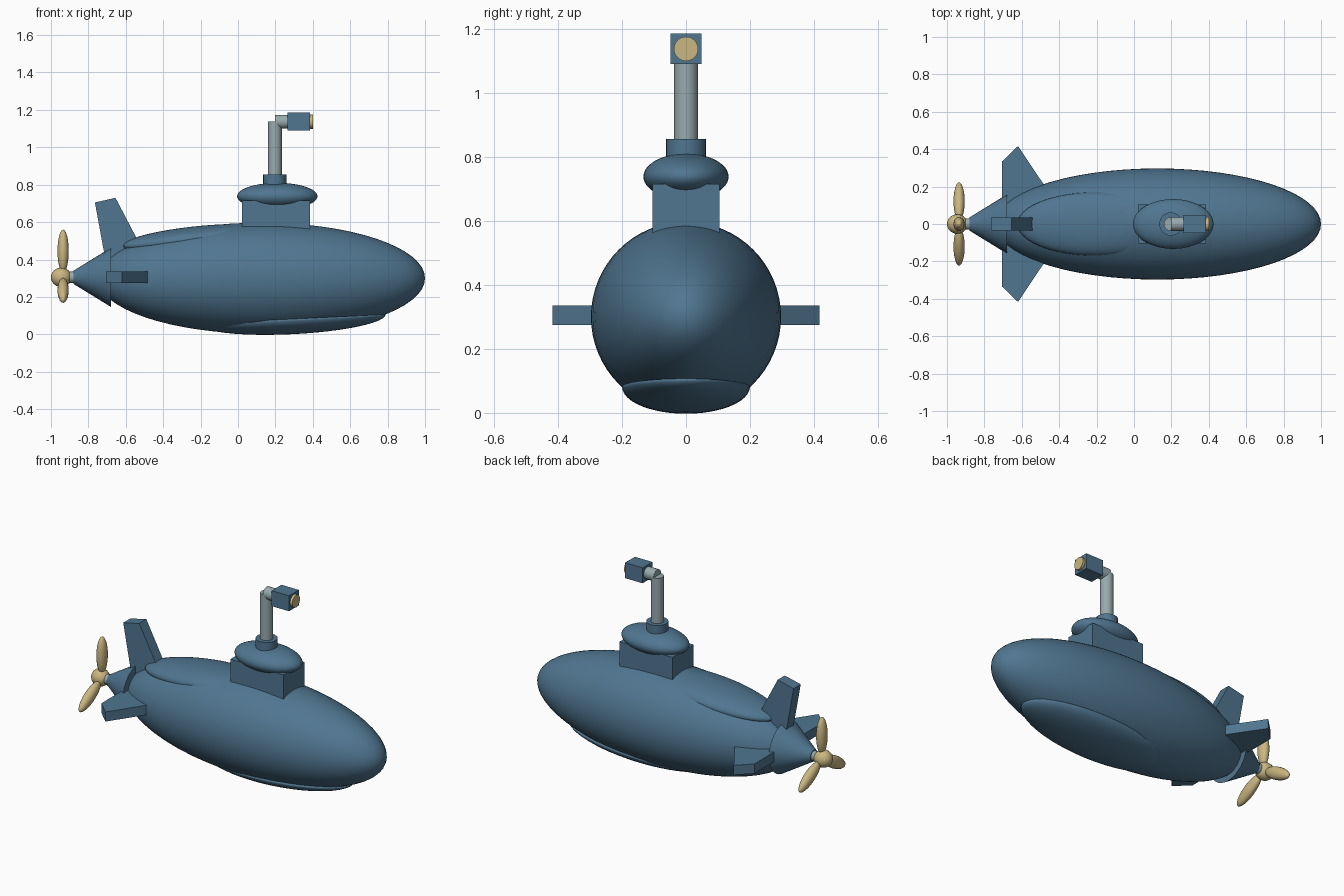
import bpy, bmesh, math
from mathutils import Vector

cube = bpy.data.objects.get("Cube")
if cube:
    bpy.data.objects.remove(cube)


def material(name, rgb):
    m = bpy.data.materials.new(name)
    m.use_nodes = True
    m.diffuse_color = (*rgb, 1)
    m.node_tree.nodes["Principled BSDF"].inputs["Base Color"].default_value = (*rgb, 1)
    return m


BLUE = material("steel_blue", (0.08, 0.18, 0.28))
GREY = material("pale_grey", (0.31, 0.40, 0.42))
GOLD = material("brass", (0.59, 0.47, 0.22))
AXIS = 0.305      # height of the propeller shaft
MAST_X = 0.197


def finish(name, mat, smooth=False):
    ob = bpy.context.object
    ob.name = ob.data.name = name
    ob.data.materials.append(mat)
    bpy.ops.object.transform_apply(location=False, rotation=True, scale=True)
    if smooth:
        bpy.ops.object.shade_smooth_by_angle(angle=math.radians(35))
    return ob


def ellipsoid(name, centre, radii, mat, rot=(0, 0, 0), segments=48, rings=24):
    bpy.ops.mesh.primitive_uv_sphere_add(segments=segments, ring_count=rings,
                                         location=centre, rotation=rot)
    bpy.context.object.scale = radii
    return finish(name, mat, True)


def tube(name, start, end, r1, r2, mat):
    a, b = Vector(start), Vector(end)
    turn = (b - a).to_track_quat('Z', 'Y').to_euler()
    bpy.ops.mesh.primitive_cone_add(vertices=32, radius1=r1, radius2=r2,
                                    depth=(b - a).length, location=(a + b) / 2, rotation=turn)
    return finish(name, mat, True)


def box(name, centre, size, mat):
    bpy.ops.mesh.primitive_cube_add(size=1, location=centre)
    bpy.context.object.scale = size
    return finish(name, mat)


def plate(name, outline, thickness, place, mat):
    """Extrude a flat outline; place(u, v, w) gives the final position."""
    bm = bmesh.new()
    face = bm.faces.new([bm.verts.new(place(u, v, -thickness / 2)) for u, v in outline])
    shift = Vector(place(0, 0, thickness)) - Vector(place(0, 0, 0))
    out = bmesh.ops.extrude_face_region(bm, geom=[face])
    bmesh.ops.translate(bm, vec=shift,
                        verts=[g for g in out["geom"] if isinstance(g, bmesh.types.BMVert)])
    bmesh.ops.recalc_face_normals(bm, faces=bm.faces)
    me = bpy.data.meshes.new(name)
    bm.to_mesh(me)
    bm.free()
    me.materials.append(mat)
    bpy.context.collection.objects.link(bpy.data.objects.new(name, me))


# Hull with a low fairing along the upper tail
ellipsoid("hull", (0.125, 0, 0.30), (0.875, 0.297, 0.297), BLUE, segments=64, rings=32)
ellipsoid("tail_fairing", (-0.2, 0, 0.51), (0.425, 0.17, 0.07), BLUE, rot=(0, -0.095, 0))

# Belly keel: lower half of a flattened ellipsoid, tipped up at the nose
keel = ellipsoid("keel", (0.29, 0, 0.082), (0.5, 0.2, 0.081), BLUE, rot=(0, -0.05, 0))
bm = bmesh.new()
bm.from_mesh(keel.data)
cut = bmesh.ops.bisect_plane(bm, geom=bm.verts[:] + bm.edges[:] + bm.faces[:], dist=1e-5,
                             plane_co=(0, 0, 0), plane_no=(-0.05, 0, 1), clear_outer=True)
bmesh.ops.holes_fill(bm, edges=[e for e in bm.edges if e.is_boundary])
bm.to_mesh(keel.data)
bm.free()

# Tail cone and shaft
tube("tail_cone", (-0.68, 0, AXIS), (-0.88, 0, AXIS), 0.158, 0.035, BLUE)
tube("propeller_shaft", (-0.86, 0, AXIS), (-0.92, 0, AXIS), 0.03, 0.03, GREY)

# Propeller
ellipsoid("propeller_hub", (-0.945, 0, AXIS), (0.055, 0.052, 0.052), GOLD, segments=24, rings=12)
for i in range(3):
    a = i * math.tau / 3
    ellipsoid(f"propeller_blade_{i + 1}",
              (-0.935, -0.14 * math.sin(a), AXIS + 0.14 * math.cos(a)),
              (0.03, 0.038, 0.115), GOLD, rot=(a, 0, 0), segments=24, rings=12)

# Tail fins
plate("rudder_fin", [(-0.765, 0.705), (-0.655, 0.73), (-0.54, 0.51), (-0.47, 0.38), (-0.70, 0.35)],
      0.07, lambda u, v, w: (u, w, v), BLUE)
for name, s in (("front_fin", -1), ("back_fin", 1)):
    plate(name, [(-0.705, 0.08), (-0.705, 0.335), (-0.62, 0.417), (-0.475, 0.2), (-0.43, 0.08)],
          0.06, lambda u, v, w: (u, s * v, AXIS + w), BLUE)

# Conning tower
box("tower_base", (0.203, 0, 0.607), (0.365, 0.208, 0.216), BLUE)
ellipsoid("tower_dome", (0.21, 0, 0.738), (0.215, 0.133, 0.072), BLUE)
tube("periscope_collar", (MAST_X, 0, 0.77), (MAST_X, 0, 0.855), 0.062, 0.062, BLUE)

# Periscope
tube("periscope_mast", (MAST_X, 0, 0.8), (MAST_X, 0, 1.137), 0.037, 0.037, GREY)
tube("periscope_arm", (MAST_X, 0, 1.137), (0.3, 0, 1.137), 0.037, 0.037, GREY)
box("periscope_head", (0.325, 0, 1.137), (0.12, 0.096, 0.096), BLUE)
tube("periscope_lens", (0.375, 0, 1.137), (0.4, 0, 1.137), 0.038, 0.038, GOLD)
